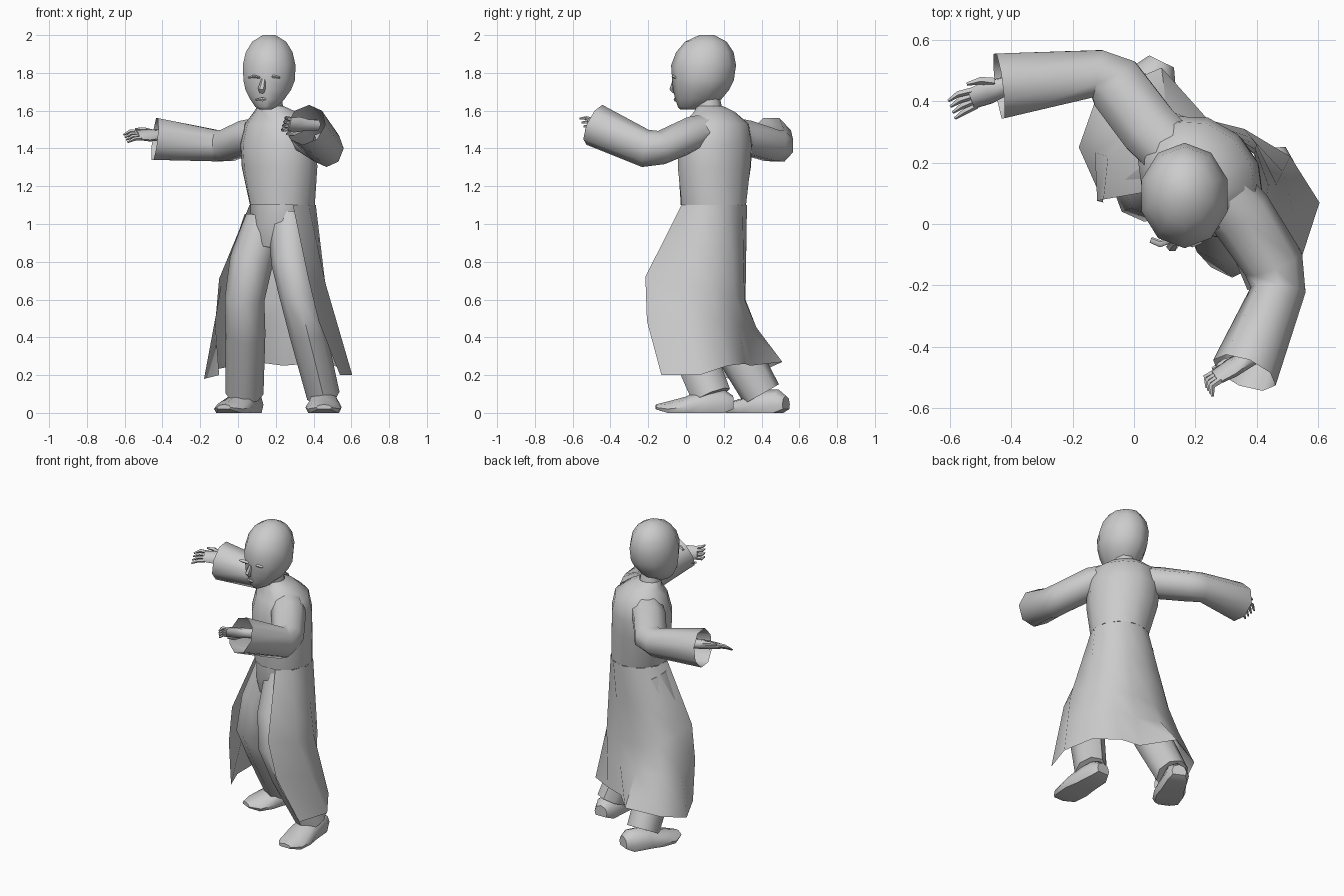
import bpy, bmesh, math
from mathutils import Vector as V


def finish(name, bm, angle=50):
    bmesh.ops.recalc_face_normals(bm, faces=bm.faces)
    me = bpy.data.meshes.new(name)
    bm.to_mesh(me)
    bm.free()
    ob = bpy.data.objects.new(name, me)
    bpy.context.collection.objects.link(ob)
    bpy.ops.object.select_all(action='DESELECT')
    ob.select_set(True)
    bpy.context.view_layer.objects.active = ob
    bpy.ops.object.shade_smooth_by_angle(angle=math.radians(angle))
    return ob


def loft(name, rows, closed=True, cap0=True, cap1=True, angle=50):
    """Skin rows of points with quads."""
    bm = bmesh.new()
    vs = [[bm.verts.new(p) for p in r] for r in rows]
    n = len(rows[0])
    for a, b in zip(vs, vs[1:]):
        for i in range(n if closed else n - 1):
            j = (i + 1) % n
            bm.faces.new((a[i], a[j], b[j], b[i]))
    if closed and cap0:
        bm.faces.new(vs[0])
    if closed and cap1:
        bm.faces.new(vs[-1])
    return finish(name, bm, angle)


def ring(c, u, v, a, b, n=8, phase=0.0):
    return [V(c) + u * a * math.cos(2 * math.pi * i / n + phase)
            + v * b * math.sin(2 * math.pi * i / n + phase) for i in range(n)]


def tube(name, path, ref=(0, 0, 1), n=8, cap0=True, cap1=True, phase=0.0):
    """Path entries: x, y, z, side radius, other radius."""
    pts = [V(p[:3]) for p in path]
    rows = []
    for i, p in enumerate(path):
        t = V((0, 0, 0))
        if i > 0:
            t += (pts[i] - pts[i - 1]).normalized()
        if i < len(pts) - 1:
            t += (pts[i + 1] - pts[i]).normalized()
        t.normalize()
        u = t.cross(V(ref)).normalized()
        rows.append(ring(pts[i], u, u.cross(t), p[3], p[4], n, phase))
    return loft(name, rows, True, cap0, cap1)


X, Y = V((1, 0, 0)), V((0, 1, 0))
LAT, DEP = V((0.74, -0.67, 0)), V((0.67, 0.74, 0))   # body is turned about 42 degrees

# head, top to chin: z, centre x, centre y, half width, half depth
head = [(2.0, .165, .11, .035, .04), (1.965, .165, .105, .095, .11), (1.91, .165, .1, .13, .152),
        (1.84, .165, .093, .147, .172), (1.76, .165, .09, .143, .163), (1.71, .16, .08, .127, .148),
        (1.66, .155, .065, .095, .122), (1.62, .148, .04, .06, .083), (1.605, .145, .02, .03, .05)]
loft("head", [ring((x, y, z), X, Y, a, b, 10, math.pi / 10) for z, x, y, a, b in head])
tube("neck", [(.175, .13, 1.57, .07, .07), (.17, .11, 1.68, .06, .065)], ref=(0, 1, 0))

# facial relief
tube("nose", [(.135, -.06, 1.765, .012, .01), (.125, -.074, 1.715, .02, .016), (.127, -.062, 1.695, .012, .008)],
     ref=(0, 1, 0), n=6)
tube("lips", [(.095, -.04, 1.657, .005, .005), (.13, -.055, 1.66, .011, .012), (.165, -.042, 1.657, .005, .005)], n=6)
for nm, x in (("right", .085), ("left", .19)):
    tube(nm + "_brow", [(x - .03, -.052, 1.775, .01, .006), (x, -.064, 1.782, .012, .009),
                        (x + .03, -.054, 1.775, .01, .006)], n=6)

# coat body, collar to waist: z, centre x, centre y, half width, half depth
torso = [(1.625, .172, .125, .07, .07), (1.595, .195, .15, .12, .10), (1.53, .215, .16, .195, .16),
         (1.42, .215, .155, .22, .185), (1.30, .22, .15, .215, .185), (1.10, .235, .145, .175, .178)]
loft("coat_body", [ring((x, y, z), LAT, DEP, a, b, 12) for z, x, y, a, b in torso], cap0=False)

# open coat skirt: waist arc, thigh row, wavy hem, from left front edge round the back
waist = [V((.235 + .178 * math.cos(t), .145 + .178 * math.sin(t), 1.1))
         for t in (math.radians(-72 + 33 * i) for i in range(9))]
thigh = [(.37, -.215, .72), (.465, -.04, .68), (.465, .13, .66), (.40, .26, .62), (.27, .31, .6),
         (.12, .315, .6), (-.01, .30, .64), (-.085, .22, .69), (-.10, .08, .71)]
hem = [(.54, -.13, .2), (.605, .07, .2), (.51, .22, .25), (.36, .31, .26), (.24, .34, .25),
       (.09, .51, .27), (-.12, .42, .23), (-.18, .25, .18), (-.10, .07, .2)]
mid = [V(a).lerp(V(b), .45) + V((d, e, 0)) for a, b, d, e in
       zip(thigh, hem, (-.02, 0, 0, 0, 0, 0, 0, 0, -.02), (-.03, 0, 0, 0, 0, -.03, -.01, 0, 0))]
loft("coat_skirt", [waist, [w.lerp(V(t), .5) for w, t in zip(waist, thigh)], thigh, mid, hem], closed=False)

# trousers
tube("hips", [(.225, .135, 1.12, .16, .155), (.22, .13, .98, .165, .15), (.2, .13, .87, .11, .11)],
     ref=DEP)
tube("right_leg", [(.14, .17, 1.02, .11, .115), (.07, .14, .8, .115, .125), (.035, .12, .6, .105, .115),
                   (.04, .22, .42, .105, .12), (.035, .40, .1, .1, .105)], ref=(0, 1, 0))
tube("left_leg", [(.27, .09, 1.02, .11, .12), (.285, -.01, .8, .11, .12), (.32, -.06, .62, .1, .115),
                  (.37, .0, .42, .098, .115), (.452, .135, .09, .088, .105)], ref=(0, 1, 0))


# shoes: distance from heel, half width, top height
def shoe(name, heel, toe):
    h, d = V(heel), V(toe) - V(heel)
    s = V((-d.y, d.x, 0)).normalized()
    rows = []
    for f, w, t in ((0, .045, .09), (.12, .072, .125), (.42, .082, .12), (.62, .096, .085),
                    (.85, .085, .06), (1, .04, .045)):
        c, base = h + d * f, .02 if f in (0, 1) else 0.0
        rows.append([c + s * w * k + V((0, 0, base + (t - base) * z))
                     for k, z in ((-.85, 0), (-1, .35), (-.75, .8), (0, 1), (.75, .8), (1, .35), (.85, 0))])
    loft(name, rows)


shoe("right_shoe", (.09, .53, 0), (-.075, .19, 0))
shoe("left_shoe", (.45, .25, 0), (.455, -.16, 0))

# sleeves, open at the cuff
tube("right_sleeve", [(.16, .2, 1.49, .10, .085), (.05, .31, 1.46, .105, .095), (-.06, .455, 1.415, .105, .09),
                      (-.12, .49, 1.415, .085, .09), (-.44, .45, 1.45, .115, .12)], cap1=False, phase=math.pi / 8)
tube("left_sleeve", [(.27, .12, 1.5, .10, .085), (.35, .03, 1.475, .105, .095), (.455, -.13, 1.405, .10, .09),
                     (.47, -.215, 1.40, .09, .1), (.36, -.485, 1.525, .11, .115)], cap1=False)


# hands: palm, four fingers and a thumb
def hand(side, wrist, along, across, curl, length):
    w, a = V(wrist), V(along).normalized()
    s = V(across).normalized()
    c = V(curl)
    up = a.cross(s)
    k = w + a * .12
    tube(side + "_palm", [(*(w - a * .06), .03, .03), (*w, .032, .03), (*(w + a * .06), .045, .026), (*k, .04, .018)],
         ref=up, n=8)
    for i in range(4):
        o = (i - 1.5) * .02
        p = k + s * o - a * .01
        q = p + (a + s * o * 5) * length * .5
        r = q + (a + c).normalized() * length * .5
        tube(f"{side}_finger_{i + 1}", [(*p, .012, .012), (*q, .011, .011), (*r, .005, .005)], ref=up, n=5)
    p = w + a * .03 - s * .03
    tube(side + "_thumb", [(*p, .016, .016), (*(p + a * .04 - s * .025), .013, .013),
                           (*(p + a * .085 - s * .03), .006, .006)], ref=up, n=5)


hand("right", (-.42, .45, 1.47), (-1, -.38, 0), (.3, -.8, -.55), (0, -.3, -.5), .085)
hand("left", (.37, -.44, 1.525), (-.85, -.5, .03), (.25, -.4, .85), (.9, -.5, -.1), .07)
